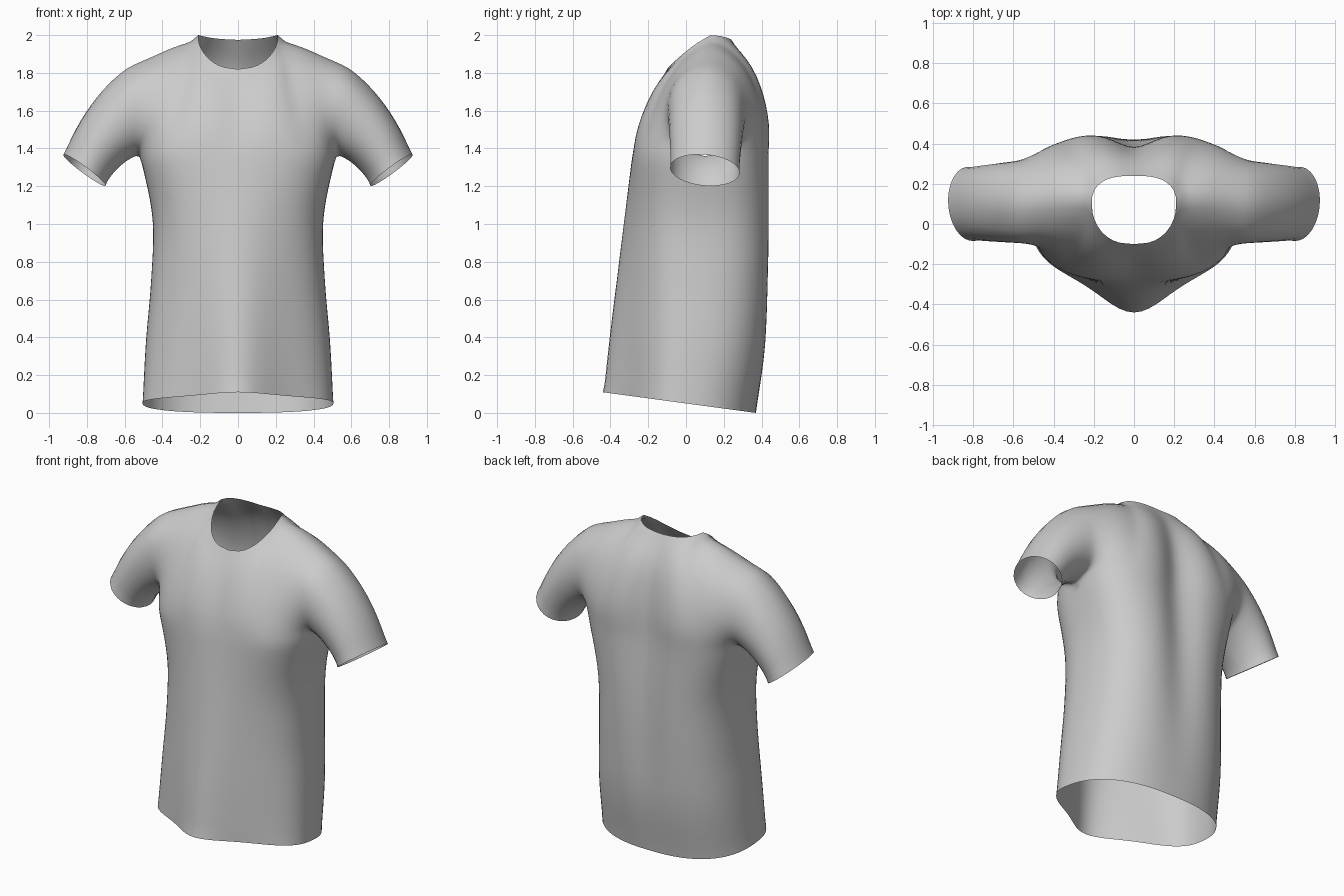
import bpy, bmesh, math
from mathutils import Vector as V

if "Cube" in bpy.data.objects:
    bpy.data.objects.remove(bpy.data.objects["Cube"])

N_NECK, N_SHOULDER, N_UP, N_BODY, N_SLEEVE = 10, 12, 14, 30, 12
N_COL = N_NECK + N_SHOULDER
CHEST_Z = 1.36


def spline(pts, t):
    """Smooth curve through evenly spaced points, t from 0 to 1."""
    pts = [V(p) for p in pts]
    n = len(pts) - 1
    i = min(int(t * n), n - 1)
    f = t * n - i
    b, c = pts[i], pts[i + 1]
    a = pts[i - 1] if i > 0 else b * 2 - c
    d = pts[i + 2] if i + 2 <= n else c * 2 - b
    return 0.5 * (2 * b + (c - a) * f + (2 * a - 5 * b + 4 * c - d) * f * f
                  + (3 * b - a - 3 * c + d) * f ** 3)


# Body sections, hem to chest: half width, front y, back y, seam y, front drape, back groove
SECTIONS = [(.505, -.30, .37, -.02, .14, .00), (.488, -.30, .425, .02, .105, .01),
            (.460, -.295, .447, .045, .07, .03), (.452, -.29, .455, .07, .035, .05),
            (.517, -.285, .45, .10, .00, .07)]


def section(t):
    """Both halves of each section row, eased between the listed heights."""
    half = [spline([s[k:k + 3] for s in SECTIONS], t) for k in (0, 3)]
    return [*half[0], *half[1]]


def body(u, t, front):
    """Point on the lower body: u runs from centre to side seam, t from hem to chest."""
    w, yf, yb, ys, drape, groove = section(t)
    a = u * math.pi / 2
    n = 2.25 + 0.75 * t ** 3 if front else 2.5 + 0.5 * t
    r = (math.sin(a) ** n + abs(math.cos(a)) ** n) ** (-1 / n)
    x, k = w * r * math.sin(a), r * math.cos(a)
    if front:
        y = ys + (yf - ys) * k - drape * math.exp(-(x / .2) ** 2)
    else:
        y = ys + (yb - ys) * k - groove * math.exp(-(x / .12) ** 2)
    hem = 0.05 - 0.135 * y
    return V((x, y, hem + (CHEST_Z - hem) * t))


NECK = {True: [(0, -.1, 1.82), (.09, -.088, 1.835), (.16, -.04, 1.88), (.203, .04, 1.945), (.21, .13, 2)],
        False: [(0, .24, 1.975), (.07, .237, 1.978), (.14, .22, 1.985), (.19, .18, 1.995), (.21, .13, 2)]}
SHOULDER = [(.21, .13, 2), (.33, .13, 1.96), (.45, .12, 1.905), (.587, .10, 1.845)]
CENTRE = {True: [(0, -.245, 1.5), (0, -.18, 1.66), (0, -.1, 1.82)],
          False: [(0, .368, 1.58), (0, .328, 1.8), (0, .24, 1.975)]}
ARMHOLE = {True: [(.53, -.04, 1.43), (.545, -.10, 1.58), (.57, -.06, 1.75), SHOULDER[-1]],
           False: [(.54, .26, 1.42), (.572, .32, 1.57), (.585, .26, 1.76), SHOULDER[-1]]}


def top_edge(c, front):
    if c <= N_NECK:
        return spline(NECK[front], c / N_NECK)
    return spline(SHOULDER, (c - N_NECK) / N_SHOULDER)


def armhole(v, front):
    return spline([body(1, 1, front)] + ARMHOLE[front], v)


def panel(c, v, front):
    """Upper panel blended between chest, neck and shoulder, centre line and armhole."""
    u = c / N_COL
    low, top = body(u, 1, front), top_edge(c, front)
    mid = spline([body(0, 1, front)] + CENTRE[front], v)
    arm = armhole(v, front)
    corners = ((1 - v) * ((1 - u) * body(0, 1, front) + u * body(1, 1, front))
               + v * ((1 - u) * top_edge(0, front) + u * top_edge(N_COL, front)))
    return (1 - v) * low + v * top + (1 - u) * mid + u * arm - corners


def sleeve(v, t, front):
    """Sleeve from the armhole (t=0) to the cuff (t=1)."""
    a = v * math.pi
    side = -math.sin(a) if front else math.sin(a)
    cuff = (V((.813, .1, 1.285)) - math.cos(a) * V((.112, .025, .08))
            + side * V((-.005, .183, -.025)))
    bulge = (.75 - .25 * math.cos(a)) * 4 * t * (1 - t)
    return armhole(v, front).lerp(cuff, t) + V((.026, 0, .034)) * bulge


bm = bmesh.new()


def grid(fn, cols, rows, sx):
    vs = [[bm.verts.new((p.x * sx, p.y, p.z)) for p in (fn(i, j) for i in range(cols + 1))]
          for j in range(rows + 1)]
    for j in range(rows):
        for i in range(cols):
            bm.faces.new((vs[j][i], vs[j][i + 1], vs[j + 1][i + 1], vs[j + 1][i]))


for sx in (1, -1):
    for front in (True, False):
        grid(lambda i, j: body(i / N_COL, j / N_BODY, front), N_COL, N_BODY, sx)
        grid(lambda i, j: panel(i, j / N_UP, front), N_COL, N_UP, sx)
        grid(lambda i, j: sleeve(i / N_UP, j / N_SLEEVE, front), N_UP, N_SLEEVE, sx)
bmesh.ops.remove_doubles(bm, verts=bm.verts, dist=0.0005)

# Relax the cloth while the hem, cuffs and neck stay put
inner = [v for v in bm.verts if not v.is_boundary]
for _ in range(4):
    bmesh.ops.smooth_vert(bm, verts=inner, factor=0.5, use_axis_x=True, use_axis_y=True, use_axis_z=True)

# Outward normals
bmesh.ops.recalc_face_normals(bm, faces=bm.faces)
bm.faces.ensure_lookup_table()
probe = min(bm.faces, key=lambda f: f.calc_center_median().y)
if probe.normal.y > 0:
    bmesh.ops.reverse_faces(bm, faces=bm.faces)

mesh = bpy.data.meshes.new("shirt")
bm.to_mesh(mesh)
bm.free()
shirt = bpy.data.objects.new("shirt", mesh)
bpy.context.collection.objects.link(shirt)
cloth = bpy.data.materials.new("light grey cloth")
cloth.diffuse_color = (.6, .6, .6, 1)
cloth.use_nodes = True
cloth.node_tree.nodes["Principled BSDF"].inputs["Base Color"].default_value = cloth.diffuse_color
mesh.materials.append(cloth)
mesh.shade_smooth()
